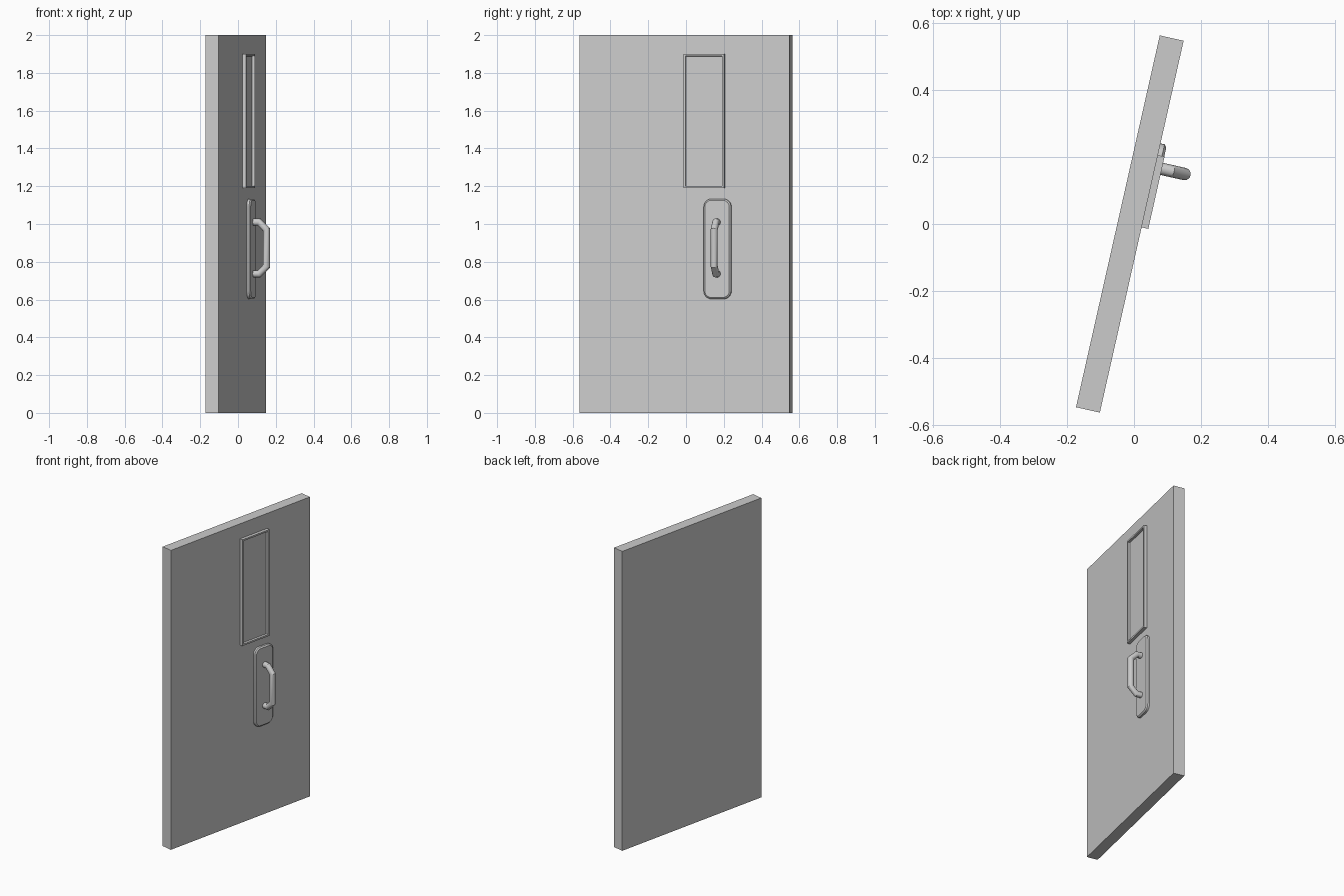
import bpy, bmesh, math
from mathutils import Matrix, Vector

if "Cube" in bpy.data.objects:
    bpy.data.objects.remove(bpy.data.objects["Cube"])

# Everything is built square to the axes, then swung as one door
SWING = Matrix.Translation((-0.0125, 0, 0)) @ Matrix.Rotation(math.radians(-12.7), 4, 'Z')
FACE = 0.0365  # local x of the door's front face


def finish(name, bm, smooth=False):
    bmesh.ops.recalc_face_normals(bm, faces=bm.faces)
    mesh = bpy.data.meshes.new(name)
    bm.to_mesh(mesh)
    bm.free()
    ob = bpy.data.objects.new(name, mesh)
    bpy.context.collection.objects.link(ob)
    ob.matrix_world = SWING
    if smooth:
        bpy.ops.object.select_all(action='DESELECT')
        bpy.context.view_layer.objects.active = ob
        ob.select_set(True)
        bpy.ops.object.shade_smooth_by_angle(angle=math.radians(30))
    return ob


def box(name, lo, hi):
    lo, hi = Vector(lo), Vector(hi)
    bm = bmesh.new()
    bmesh.ops.create_cube(bm, size=1, matrix=Matrix.Translation((lo + hi) / 2)
                          @ Matrix.Diagonal((*(hi - lo), 1)))
    return finish(name, bm)


def loft(bm, rings, caps=False, closed=False):
    loops = [[bm.verts.new(p) for p in ring] for ring in rings]
    pairs = list(zip(loops, loops[1:]))
    if closed:
        pairs.append((loops[-1], loops[0]))
    for a, b in pairs:
        for i in range(len(a)):
            j = (i + 1) % len(a)
            bm.faces.new((a[i], a[j], b[j], b[i]))
    if caps:
        bm.faces.new(loops[0])
        bm.faces.new(loops[-1])


def rounded_rect(x, y0, y1, z0, z1, inset=0, r=0, steps=6):
    if r == 0:
        return [(x, y, z) for y, z in ((y1 - inset, z1 - inset), (y0 + inset, z1 - inset),
                                       (y0 + inset, z0 + inset), (y1 - inset, z0 + inset))]
    pts = []
    corners = ((y1 - r, z1 - r), (y0 + r, z1 - r), (y0 + r, z0 + r), (y1 - r, z0 + r))
    for k, (cy, cz) in enumerate(corners):
        for s in range(steps + 1):
            a = math.pi / 2 * (k + s / steps)
            pts.append((x, cy + (r - inset) * math.cos(a), cz + (r - inset) * math.sin(a)))
    return pts


# Door slab
box("door_slab", (-FACE, -0.569, 0), (FACE, 0.569, 2))

# Window frame and pane
win = (-0.002, 0.219, 1.19, 1.90)
bm = bmesh.new()
loft(bm, [rounded_rect(x, *win, inset=i) for i, x in
          ((0, FACE - 0.005), (0, 0.057), (0.011, 0.057), (0.013, FACE - 0.005))], closed=True)
finish("window_frame", bm)
box("window_pane", (FACE - 0.005, 0.005, 1.197), (0.042, 0.212, 1.893))

# Handle backplate with rounded corners and chamfered rim
plate = (0.107, 0.255, 0.603, 1.133)
bm = bmesh.new()
loft(bm, [rounded_rect(x, *plate, inset=i, r=0.042) for i, x in
          ((0, FACE - 0.005), (0, 0.049), (0.008, 0.056))], caps=True)
finish("handle_plate", bm, True)

# Pull handle: round tube mitred along a bent path
path = [Vector((x, 0.1815, z)) for x, z in
        ((0.045, 1.010), (0.087, 1.010), (0.1265, 0.970),
         (0.1265, 0.776), (0.087, 0.736), (0.045, 0.736))]
RADIUS = 0.0185
rings = []
for i, p in enumerate(path):
    d_in = (p - path[max(i - 1, 0)]).normalized()
    d_out = (path[min(i + 1, len(path) - 1)] - p).normalized()
    tangent = (d_in + d_out).normalized()
    side = tangent.cross(Vector((0, 1, 0)))
    stretch = 1 / max(tangent.dot(d_in), tangent.dot(d_out))
    rings.append([p + RADIUS * (math.cos(a) * Vector((0, 1, 0)) + math.sin(a) * stretch * side)
                  for a in (math.tau * k / 20 for k in range(20))])
bm = bmesh.new()
loft(bm, rings, caps=True)
finish("pull_handle", bm, True)
